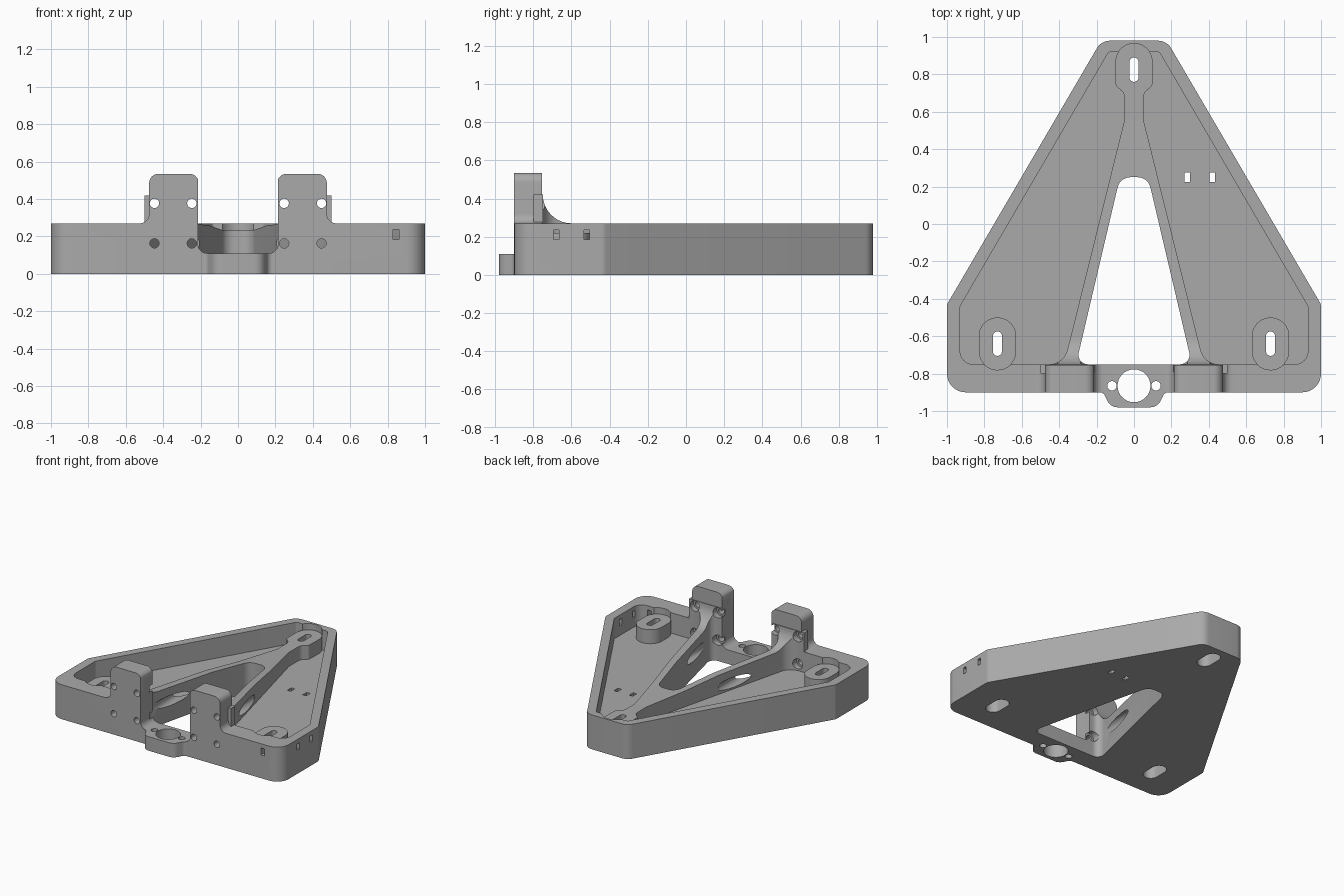
import bpy, bmesh, math
from mathutils import Vector

cube = bpy.data.objects.get("Cube")
if cube:
    bpy.data.objects.remove(cube, do_unlink=True)

GREY = 0.4
mat = bpy.data.materials.new("plain_grey")
mat.use_nodes = True
mat.diffuse_color = (GREY, GREY, GREY, 1)
mat.node_tree.nodes["Principled BSDF"].inputs["Base Color"].default_value = (GREY, GREY, GREY, 1)

RIM, FLOOR, BOSS = 0.27, 0.11, 0.22


def rounded(corners, steps=8):
    """Replace each (u, v, radius) corner with an arc."""
    out, n = [], len(corners)
    for i, (u, v, r) in enumerate(corners):
        p = Vector((u, v))
        if r == 0:
            out.append(p)
            continue
        a = (Vector(corners[i - 1][:2]) - p).normalized()
        b = (Vector(corners[(i + 1) % n][:2]) - p).normalized()
        half = a.angle(b) / 2
        centre = p + (a + b).normalized() * (r / math.sin(half))
        start = p + a * (r / math.tan(half)) - centre
        end = p + b * (r / math.tan(half)) - centre
        sweep = start.angle_signed(end)
        for k in range(steps + 1):
            t = -sweep * k / steps
            c, s = math.cos(t), math.sin(t)
            out.append(centre + Vector((start.x * c - start.y * s, start.x * s + start.y * c)))
    return out


def mirrored(half):
    """Close a right-hand half profile with its left-hand reflection."""
    return half + [(-u, v, r) for u, v, r in reversed(half)]


def prism(name, pts, lo, hi, axis="z"):
    place = {"z": lambda u, v, w: (u, v, w),
             "y": lambda u, v, w: (u, w, v),
             "x": lambda u, v, w: (w, u, v)}[axis]
    bm = bmesh.new()
    face = bm.faces.new([bm.verts.new(place(p[0], p[1], lo)) for p in pts])
    ext = bmesh.ops.extrude_face_region(bm, geom=[face])
    shift = Vector(place(0, 0, hi - lo))
    bmesh.ops.translate(bm, vec=shift, verts=[g for g in ext["geom"] if isinstance(g, bmesh.types.BMVert)])
    bmesh.ops.recalc_face_normals(bm, faces=bm.faces)
    me = bpy.data.meshes.new(name)
    bm.to_mesh(me)
    bm.free()
    ob = bpy.data.objects.new(name, me)
    bpy.context.collection.objects.link(ob)
    return ob


def capsule(u, v, width, length, steps=10):
    r = width / 2 * 0.999
    return rounded([(u + sx * width / 2, v + sy * length / 2, r)
                    for sx, sy in ((-1, -1), (1, -1), (1, 1), (-1, 1))], steps)


def circle(u, v, r, n=32):
    return [(u + r * math.cos(math.tau * k / n), v + r * math.sin(math.tau * k / n)) for k in range(n)]


def box(u, v, w, h):
    return [(u - w / 2, v - h / 2), (u + w / 2, v - h / 2), (u + w / 2, v + h / 2), (u - w / 2, v + h / 2)]


def combine(target, tool, op):
    """Apply a boolean and discard the tool."""
    mod = target.modifiers.new("cut", "BOOLEAN")
    mod.operation, mod.object, mod.solver = op, tool, "EXACT"
    dg = bpy.context.evaluated_depsgraph_get()
    me = bpy.data.meshes.new_from_object(target.evaluated_get(dg))
    target.modifiers.clear()
    target.data = me
    bpy.data.objects.remove(tool, do_unlink=True)


def cut(target, *args):
    combine(target, prism("cutter", *args), "DIFFERENCE")


def join(target, *args):
    combine(target, prism("addition", *args), "UNION")


# Tray with raised rim
body = prism("bracket_body", rounded(mirrored(
    [(1, -0.9, 0.1), (1, -0.43, 0.05), (0.175, 0.98, 0.08)])), 0, RIM)
cut(body, rounded(mirrored(
    [(0.93, -0.75, 0.07), (0.93, -0.44, 0.03), (0.135, 0.92, 0.02)])), FLOOR, 1)

# Ribs around the opening, with a sloping top and gussets behind the tabs
ribs = prism("ribs", rounded(mirrored(
    [(0.5, -0.8, 0), (0.5, -0.75, 0), (0.375, -0.75, 0.1), (0.05, 0.56, 0.1),
     (0.05, 0.7, 0.06), (0.1, 0.74, 0.03), (0.09, 0.85, 0)])), 0.05, 0.6)
gusset = [(-0.6 - 0.15 * math.sin(t), 0.42 - 0.15 * math.cos(t))
          for t in (math.pi / 2 * k / 10 for k in range(11))]
side = [(0.9, 0.04), (0.9, BOSS), (0.56, BOSS), (0.2, 0.235), (-0.1, 0.26)] + gusset
side += [(-0.85, 0.42), (-0.85, 0.04)]
combine(ribs, prism("rib_profile", side, -0.6, 0.6, "x"), "INTERSECT")
combine(body, ribs, "UNION")

# Upright tabs on the front wall
for s in (-1, 1):
    join(body, rounded([(s * 0.21, 0.15, 0), (s * 0.21, 0.535, 0.05), (s * 0.475, 0.535, 0.05),
                        (s * 0.475, RIM, 0.05), (s * 0.56, RIM, 0), (s * 0.56, 0.15, 0)]),
         -0.9, -0.755, "y")

# Front lip
join(body, rounded(mirrored([(0.2, -0.8, 0), (0.2, -0.9, 0), (0.165, -0.9, 0.03),
                             (0.125, -0.98, 0.06)])), 0, FLOOR)

# Slotted mounting bosses with clearance in the rim
for x, y, length in ((-0.73, -0.64, 0.28), (0.73, -0.64, 0.28), (0, 0.825, 0.28)):
    join(body, capsule(x, y, 0.2, length), 0.05, BOSS)
    cut(body, capsule(x, y, 0.2, length), BOSS, 1)
    cut(body, capsule(x, y, 0.11, 0.2), -0.1, 0.15)
    cut(body, capsule(x, y, 0.048, 0.13), -0.1, 0.5)

# Central opening and the notch between the tabs
cut(body, rounded(mirrored([(0.31, -0.75, 0.05), (0.075, 0.25, 0.07)])), -0.1, 1)
cut(body, rounded(mirrored([(0.215, FLOOR, 0.05), (0.215, 0.8, 0)])), -1.1, -0.74, "y")

# Lip holes
cut(body, circle(0, -0.865, 0.088), -0.1, 0.3)
for s in (-1, 1):
    cut(body, circle(s * 0.118, -0.865, 0.025, 20), -0.1, 0.3)

# Screw holes through the tabs, with wider driver channels behind
for s in (-1, 1):
    for x in (0.247, 0.447):
        for z in (0.163, 0.377):
            cut(body, circle(s * x, z, 0.025, 20), -1.1, -0.7, "y")
            cut(body, circle(s * x, z, 0.04, 24), -0.79, -0.1, "y")

# Cable-tie slots
for x in (0.285, 0.418):
    cut(body, box(x, 0.25, 0.03, 0.05), -0.1, 0.2)
cut(body, box(0.845, 0.21, 0.032, 0.055), -1, -0.7, "y")
for y in (-0.68, -0.52):
    cut(body, box(y, 0.21, 0.03, 0.05), 0.85, 1.1, "x")

body.data.materials.clear()
body.data.materials.append(mat)
bpy.ops.object.select_all(action="DESELECT")
body.select_set(True)
bpy.context.view_layer.objects.active = body
bpy.ops.object.shade_smooth_by_angle(angle=math.radians(30))
